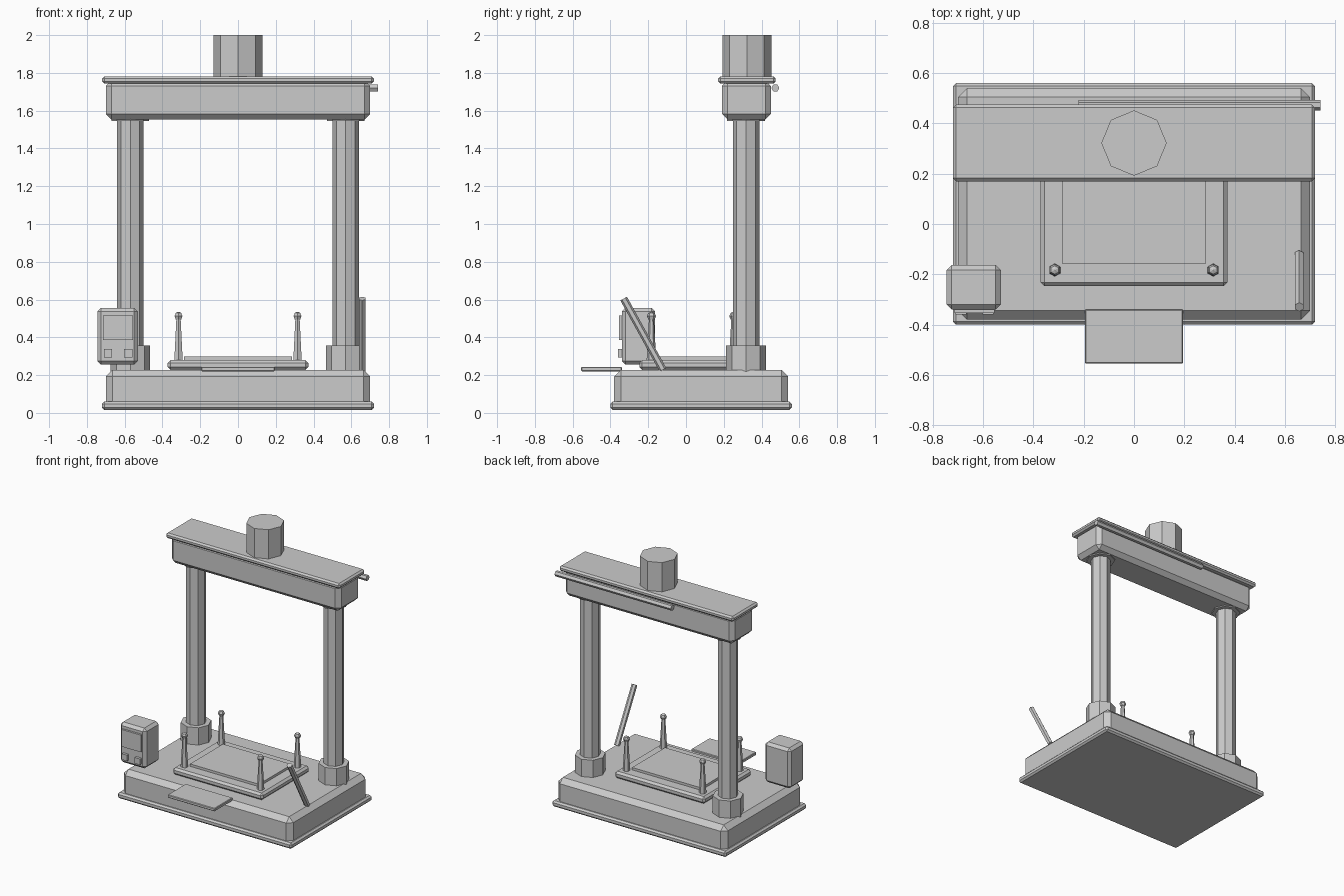
import bpy, bmesh
from mathutils import Vector, Matrix

if "Cube" in bpy.data.objects:
    bpy.data.objects.remove(bpy.data.objects["Cube"])


def finish(name, bm):
    mesh = bpy.data.meshes.new(name)
    bm.to_mesh(mesh)
    bm.free()
    ob = bpy.data.objects.new(name, mesh)
    bpy.context.collection.objects.link(ob)
    return ob


def box(name, x, y, z, bevel=0.0):
    """Box from (min, max) ranges with an optional flat chamfer."""
    bm = bmesh.new()
    bmesh.ops.create_cube(bm, size=1)
    for v in bm.verts:
        for i, (lo, hi) in enumerate((x, y, z)):
            v.co[i] = hi if v.co[i] > 0 else lo
    if bevel:
        bmesh.ops.bevel(bm, geom=bm.edges[:], offset=bevel, segments=1,
                        affect='EDGES', profile=0.5)
    return finish(name, bm)


def rod(name, a, b, r1, r2=None, sides=8):
    """Low-poly cylinder or cone between two points."""
    a, b = Vector(a), Vector(b)
    d = b - a
    bm = bmesh.new()
    rot = Vector((0, 0, 1)).rotation_difference(d).to_matrix().to_4x4()
    bmesh.ops.create_cone(bm, cap_ends=True, segments=sides, radius1=r1,
                          radius2=r1 if r2 is None else r2, depth=d.length,
                          matrix=Matrix.Translation((a + b) / 2) @ rot)
    return finish(name, bm)


# base
box("base_plinth", (-0.72, 0.72), (-0.40, 0.56), (0.016, 0.06), 0.012)
box("base_body", (-0.70, 0.70), (-0.38, 0.54), (0.02, 0.228), 0.035)

# gantry columns with collars
for side, s in (("left", -1), ("right", 1)):
    x, y = 0.57 * s, 0.318
    rod(side + "_column", (x, y, 0.2), (x, y, 1.58), 0.07)
    rod(side + "_column_foot", (x, y, 0.21), (x, y, 0.357), 0.105)
    rod(side + "_column_head", (x, y, 1.545), (x, y, 1.6), 0.1)

# top beam, cap and motor
box("top_beam", (-0.70, 0.70), (0.19, 0.45), (1.553, 1.76), 0.03)
box("beam_cap", (-0.72, 0.72), (0.17, 0.475), (1.743, 1.782), 0.012)
rod("motor", (0, 0.322, 1.77), (0, 0.322, 2.0), 0.13)
rod("rear_bar", (-0.22, 0.473, 1.72), (0.742, 0.473, 1.72), 0.021, sides=6)

# work bed
box("bed", (-0.372, 0.372), (-0.247, 0.317), (0.228, 0.28), 0.015)
box("bed_plate", (-0.285, 0.285), (-0.16, 0.23), (0.27, 0.298))
for x in (-0.315, 0.315):
    for y in (-0.183, 0.253):
        rod("bed_post", (x, y, 0.27), (x, y, 0.5), 0.026, 0.013, 6)
        bm = bmesh.new()
        bmesh.ops.create_uvsphere(bm, u_segments=6, v_segments=4, radius=0.024,
                                  matrix=Matrix.Translation((x, y, 0.512)))
        finish("post_tip", bm)

# front tray and side lever
box("front_tray", (-0.195, 0.195), (-0.555, -0.34), (0.22, 0.243), 0.004)
rod("lever", (0.657, -0.122, 0.228), (0.657, -0.33, 0.605), 0.02, sides=6)

# control box with screen and two buttons
box("control_box", (-0.745, -0.53), (-0.34, -0.163), (0.255, 0.556), 0.02)
box("screen", (-0.715, -0.555), (-0.355, -0.33), (0.387, 0.515))
for x in (-0.71, -0.603):
    box("button", (x, x + 0.044), (-0.36, -0.33), (0.293, 0.337))
